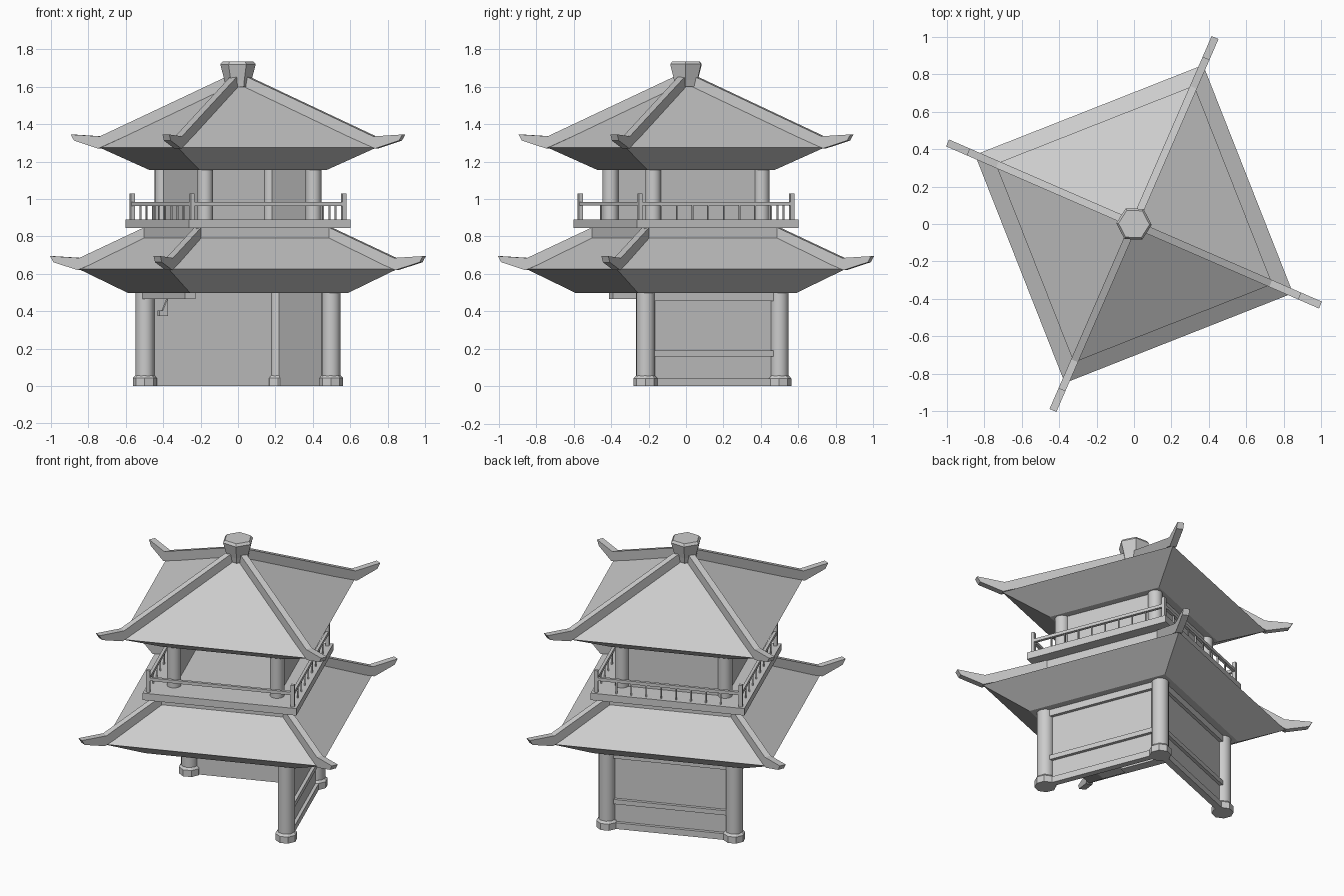
import bpy, bmesh, math
from mathutils import Matrix, Vector

cube = bpy.data.objects.get("Cube")
if cube:
    bpy.data.objects.remove(cube, do_unlink=True)

stone = bpy.data.materials.new("plain_grey")
stone.use_nodes = True
GREY = (0.6, 0.6, 0.6, 1)
stone.diffuse_color = GREY
stone.node_tree.nodes["Principled BSDF"].inputs["Base Color"].default_value = GREY

TURN = math.radians(21.5)
RIGHT, BACK, LEFT, FRONT = range(4)


def side(k):
    """Frame of one side: local x points outward, local y runs along the side."""
    return Matrix.Rotation(TURN + k * math.pi / 2, 4, 'Z')


def corner(k):
    """Frame of one corner: local x points outward through the corner."""
    return Matrix.Rotation(TURN + math.pi / 4 + k * math.pi / 2, 4, 'Z')


def finish(name, bm, smooth=False):
    bmesh.ops.recalc_face_normals(bm, faces=bm.faces)
    mesh = bpy.data.meshes.new(name)
    bm.to_mesh(mesh)
    bm.free()
    mesh.materials.append(stone)
    obj = bpy.data.objects.new(name, mesh)
    bpy.context.scene.collection.objects.link(obj)
    if smooth:
        bpy.context.view_layer.objects.active = obj
        bpy.ops.object.select_all(action='DESELECT')
        obj.select_set(True)
        bpy.ops.object.shade_smooth_by_angle(angle=math.radians(35))


def box(bm, frame, x, y, z):
    """Add a box from (low, high) ranges in the given frame."""
    size = Vector((x[1] - x[0], y[1] - y[0], z[1] - z[0]))
    mid = Vector((x[0] + x[1], y[0] + y[1], z[0] + z[1])) / 2
    bmesh.ops.create_cube(bm, size=1, matrix=frame @ Matrix.Translation(mid) @ Matrix.Diagonal(size).to_4x4())


def stack(bm, frame, sides, profile, phase=0.0):
    """Add a closed solid of stacked polygon rings from (radius, height) pairs."""
    rings = []
    for r, z in profile:
        angles = [phase + 2 * math.pi * i / sides for i in range(sides)]
        rings.append([bm.verts.new(frame @ Vector((r * math.cos(a), r * math.sin(a), z))) for a in angles])
    for low, high in zip(rings, rings[1:]):
        for i in range(sides):
            j = (i + 1) % sides
            bm.faces.new((low[i], low[j], high[j], high[i]))
    bm.faces.new(rings[0][::-1])
    bm.faces.new(rings[-1])


def plate(bm, frame, outline, half):
    """Extrude an (outward, height) outline sideways."""
    a = [bm.verts.new(frame @ Vector((r, -half, z))) for r, z in outline]
    b = [bm.verts.new(frame @ Vector((r, half, z))) for r, z in outline]
    n = len(outline)
    bm.faces.new(a)
    bm.faces.new(b[::-1])
    for i in range(n):
        j = (i + 1) % n
        bm.faces.new((a[i], b[i], b[j], a[j]))


# Roofs: sloped top with an inward tapering underside, and upturned hip ridges
def roof(name, eave, z, under, under_z, top, top_z):
    bm = bmesh.new()
    stack(bm, corner(0), 4, [(under, under_z), (eave, z), (top, top_z)])
    finish(name, bm)
    bm = bmesh.new()
    rise = 0.433 * (eave - top)
    outline = [(top, z + rise - 0.02), (eave, z - 0.005), (eave + 0.14, z + 0.037), (eave + 0.16, z + 0.07),
               (eave - 0.01, z + 0.06), (top, z + 0.055 + rise)]
    for k in range(4):
        plate(bm, corner(k), outline, 0.02)
    finish(name + "_hip_ridges", bm)


roof("lower_roof", 0.927, 0.625, 0.64, 0.497, 0.54, 0.80)
roof("upper_roof", 0.807, 1.275, 0.516, 1.155, 0.03, 1.615)

# Finial
bm = bmesh.new()
stack(bm, Matrix(), 6, [(0.065, 1.60), (0.072, 1.635), (0.095, 1.72), (0.083, 1.735)], -0.04)
finish("roof_finial", bm)

# Balcony
bm = bmesh.new()
stack(bm, corner(0), 4, [(0.556, 0.79), (0.556, 0.846)])
finish("balcony_support", bm)
bm = bmesh.new()
stack(bm, corner(0), 4, [(0.656, 0.845), (0.656, 0.89)])
finish("balcony_floor", bm)

bm = bmesh.new()
RAIL = 0.436
for k in range(4):
    box(bm, corner(k) @ Matrix.Translation((RAIL * math.sqrt(2), 0, 0)) @ Matrix.Rotation(math.pi / 4, 4, 'Z'),
        (-0.011, 0.011), (-0.011, 0.011), (0.89, 1.03))
    box(bm, side(k), (RAIL - 0.009, RAIL + 0.009), (-RAIL, RAIL), (0.964, 0.984))
    if k != FRONT:
        for i in range(8):
            y = (i - 3.5) * 0.09
            box(bm, side(k), (RAIL - 0.004, RAIL + 0.004), (y - 0.004, y + 0.004), (0.89, 0.97))
finish("balcony_railing", bm)

# Posts: the lower front corner on the left of the picture plane stays open
bm = bmesh.new()
for k in (RIGHT, BACK, FRONT):
    frame = corner(k) @ Matrix.Translation((0.5425, 0, 0))
    stack(bm, frame, 20, [(0.05, 0.03), (0.05, 0.51)])
finish("lower_posts", bm, smooth=True)
bm = bmesh.new()
for k in (RIGHT, BACK, FRONT):
    frame = corner(k) @ Matrix.Translation((0.5425, 0, 0))
    stack(bm, frame, 8, [(0.065, 0), (0.065, 0.042), (0.052, 0.056)], math.pi / 8)
finish("post_bases", bm)
bm = bmesh.new()
for k in range(4):
    stack(bm, corner(k) @ Matrix.Translation((0.44, 0, 0)), 20, [(0.042, 0.88), (0.042, 1.165)])
finish("upper_posts", bm, smooth=True)

# Lower walls with outer rails
WALL = 0.384
bm = bmesh.new()
for k in (RIGHT, BACK):
    box(bm, side(k), (WALL - 0.015, WALL + 0.005), (-WALL, WALL), (0, 0.51))
    for low, high in ((0, 0.04), (0.16, 0.19), (0.455, 0.5)):
        box(bm, side(k), (WALL, WALL + 0.025), (-WALL, WALL), (low, high))
finish("lower_walls", bm)

# Beam and hanging bracket on the open left side
bm = bmesh.new()
box(bm, side(LEFT), (WALL - 0.03, WALL + 0.03), (-WALL, 0.28), (0.465, 0.5))
finish("open_side_beam", bm)
bm = bmesh.new()
frame = side(LEFT) @ Matrix.Translation((0, -0.11, 0))
box(bm, frame, (WALL - 0.02, WALL + 0.03), (-0.015, 0.015), (0.375, 0.405))
plate(bm, frame, [(WALL - 0.02, 0.40), (WALL + 0.01, 0.40), (WALL - 0.02, 0.47)], 0.01)
finish("beam_bracket", bm)

# Upper walls, open at the front
bm = bmesh.new()
INNER = 0.311
for k in (RIGHT, BACK, LEFT):
    box(bm, side(k), (INNER - 0.01, INNER + 0.01), (-INNER, INNER), (0.885, 1.165))
finish("upper_walls", bm)
